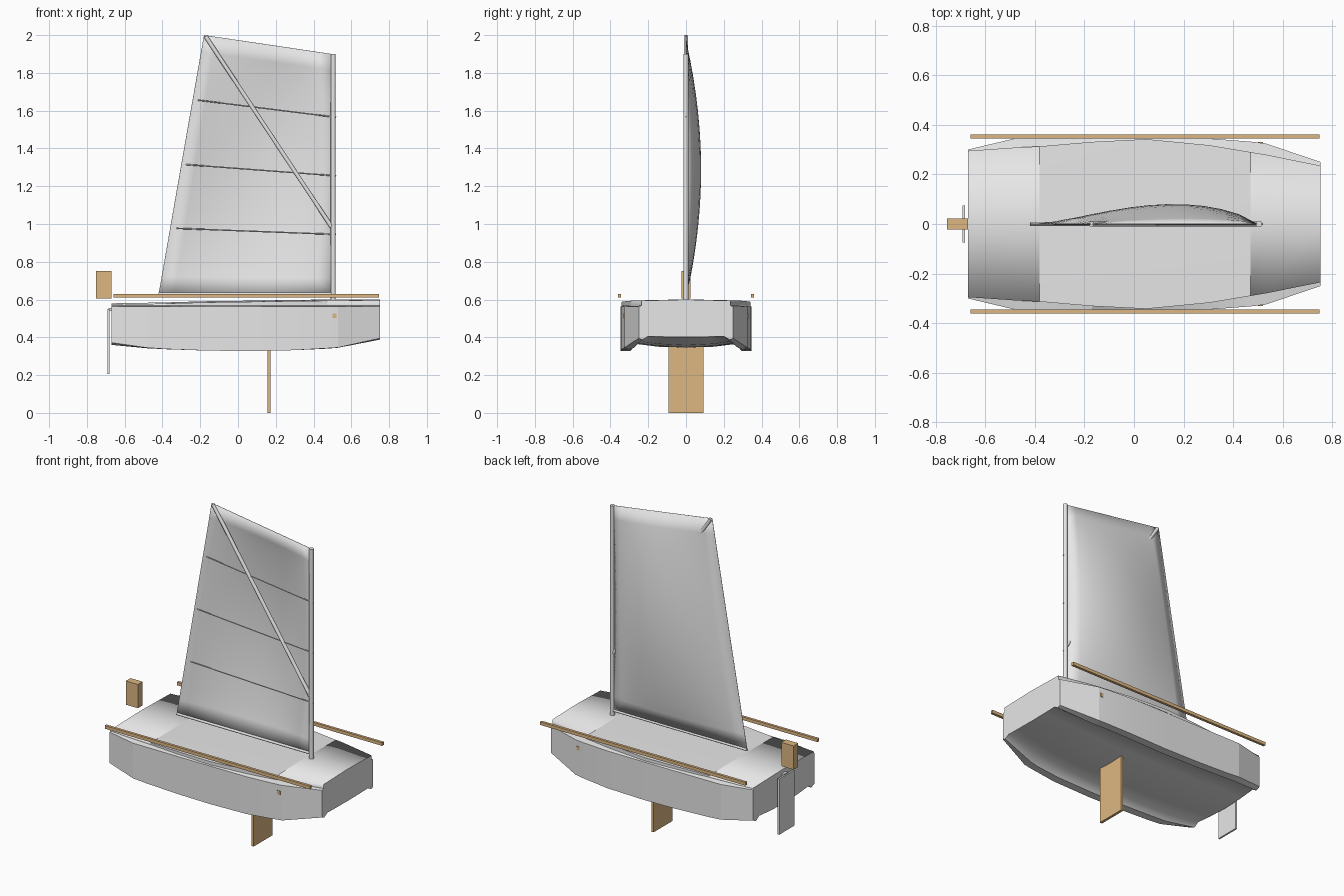
import bpy, bmesh, math
from mathutils import Vector

if "Cube" in bpy.data.objects:
    bpy.data.objects.remove(bpy.data.objects["Cube"])


def material(name, rgb):
    m = bpy.data.materials.new(name)
    m.diffuse_color = (*rgb, 1)
    m.use_nodes = True
    m.node_tree.nodes["Principled BSDF"].inputs["Base Color"].default_value = m.diffuse_color
    return m


WHITE = material("off_white", (0.8, 0.8, 0.8))
WOOD = material("light_wood", (0.73, 0.475, 0.225))


def finish(name, bm, mat, smooth=None):
    me = bpy.data.meshes.new(name)
    bm.to_mesh(me)
    bm.free()
    me.materials.append(mat)
    ob = bpy.data.objects.new(name, me)
    bpy.context.collection.objects.link(ob)
    if smooth:
        bpy.ops.object.select_all(action='DESELECT')
        ob.select_set(True)
        bpy.context.view_layer.objects.active = ob
        bpy.ops.object.shade_smooth_by_angle(angle=math.radians(smooth))
    return ob


def box(name, lo, hi, mat):
    bm = bmesh.new()
    bmesh.ops.create_cube(bm, size=1)
    for v in bm.verts:
        v.co = [(a + b) / 2 + c * (b - a) for a, b, c in zip(lo, hi, v.co)]
    return finish(name, bm, mat)


def tube(name, p, q, r, mat, sides=10):
    """Straight round bar from p to q."""
    p, q = Vector(p), Vector(q)
    d = (q - p).normalized()
    a = d.cross(Vector((0, 1, 0))).normalized()
    b = d.cross(a)
    bm = bmesh.new()
    r0, r1 = [[bm.verts.new(c + r * (a * math.cos(t) + b * math.sin(t)))
               for t in (2 * math.pi * k / sides for k in range(sides))] for c in (p, q)]
    for k in range(sides):
        n = (k + 1) % sides
        bm.faces.new((r0[k], r0[n], r1[n], r1[k]))
    bm.faces.new(r0)
    bm.faces.new(r1)
    bmesh.ops.recalc_face_normals(bm, faces=bm.faces)
    return finish(name, bm, mat, 50)


# Hull stations: x, half width, deck half width, deck z, outer bottom z,
# skirt inner half width, skirt inner z, tunnel edge z, tunnel centre z
STATIONS = [
    (-0.67, 0.30, 0.295, 0.577, 0.372, 0.27, 0.36, 0.38, 0.365),
    (-0.48, 0.345, 0.308, 0.58, 0.345, 0.295, 0.342, 0.375, 0.355),
    (-0.38, 0.345, 0.313, 0.582, 0.338, 0.295, 0.337, 0.37, 0.35),
    (-0.17, 0.346, 0.331, 0.588, 0.33, 0.295, 0.33, 0.365, 0.345),
    (0.05, 0.346, 0.342, 0.591, 0.327, 0.295, 0.327, 0.365, 0.343),
    (0.30, 0.345, 0.318, 0.595, 0.332, 0.295, 0.332, 0.37, 0.347),
    (0.47, 0.332, 0.29, 0.597, 0.342, 0.285, 0.34, 0.38, 0.358),
    (0.53, 0.325, 0.28, 0.598, 0.346, 0.275, 0.345, 0.385, 0.365),
    (0.752, 0.25, 0.235, 0.597, 0.395, 0.23, 0.388, 0.405, 0.402),
]
DECK_EDGE, TUNNEL = (1, 15), (6, 7, 9, 10)
bm = bmesh.new()
rings = []
for x, w, wd, zd, zb, wi, zi, ze, zc in STATIONS:
    half = [(wd, zd - 0.003), (wd, 0.568), (w, 0.563), (w, zb), (wi, zi),
            (wi - 0.03, ze), (wi * 0.5, (ze + 2 * zc) / 3)]
    sec = [(0, zd + 0.003)] + half + [(0, zc)]
    sec += [(-y, z) for y, z in reversed(half)]
    rings.append([bm.verts.new((x, y, z)) for y, z in sec])
for a, b in zip(rings, rings[1:]):
    for k in range(len(a)):
        n = (k + 1) % len(a)
        bm.faces.new((a[k], a[n], b[n], b[k]))
bm.faces.new(rings[0])
bm.faces.new(rings[-1])
bmesh.ops.recalc_face_normals(bm, faces=bm.faces)
# Sharp edges everywhere except the rounded end decks and the tunnel bottom
for f in bm.faces:
    f.smooth = True
for e in bm.edges:
    e.smooth = e.calc_face_angle(0) < math.radians(12)
for i, (a, b) in enumerate(zip(rings, rings[1:])):
    ends = i < 2 or i > 5
    for k in TUNNEL + (DECK_EDGE if ends else ()):
        bm.edges.get((a[k], b[k])).smooth = True
for r in (rings[2], rings[6]):
    for k in (0, 1, 14, 15):
        bm.edges.get((r[k], r[(k + 1) % 16])).smooth = False
finish("hull", bm, WHITE)

# Side rails and small side pegs
for side, s in (("left", 1), ("right", -1)):
    y = 0.353 * s
    box("rail_" + side, (-0.66, y - 0.008, 0.61), (0.747, y + 0.008, 0.63), WOOD)
    y = 0.3245 * s
    box("side_peg_" + side, (0.5, y - 0.006, 0.503), (0.521, y + 0.006, 0.527), WOOD)

# Boards and tiller
box("centre_board", (0.157, -0.093, 0.0), (0.173, 0.093, 0.36), WOOD)
box("rudder", (-0.692, -0.075, 0.205), (-0.681, 0.075, 0.55), WHITE)
box("rudder_bracket", (-0.685, -0.02, 0.54), (-0.665, 0.02, 0.556), WHITE)
box("tiller_block", (-0.753, -0.023, 0.605), (-0.67, 0.023, 0.752), WOOD)


# Sail: bilinear sheet with a sideways belly
def sail_point(u, v):
    luff = Vector((0.495, 0, 0.63 + 1.27 * v))
    leech = Vector((-0.42 + 0.24 * v, 0, 0.63 + 1.37 * v))
    p = luff.lerp(leech, u)
    if 0 < v < 1 and 0 < u < 1:
        p.y = 0.079 * math.sin(math.pi * u ** 0.8) ** 0.9 * math.sin(math.pi * v) ** 0.8
    return p


NU, NV = 11, 15
bm = bmesh.new()
grid = [[bm.verts.new(sail_point(i / NU, j / NV)) for i in range(NU + 1)]
        for j in range(NV + 1)]
for j in range(NV):
    for i in range(NU):
        f = bm.faces.new((grid[j][i], grid[j][i + 1], grid[j + 1][i + 1], grid[j + 1][i]))
        f.smooth = True
sail = finish("sail", bm, WHITE)
cloth = sail.modifiers.new("cloth_thickness", 'SOLIDIFY')
cloth.thickness = 0.003
cloth.offset = 0

# Straight battens across the front of the sail
for n, (x, z0, z1) in enumerate(((-0.325, 0.977, 0.945), (-0.28, 1.315, 1.255),
                                 (-0.22, 1.657, 1.565))):
    tube("batten_%d" % (n + 1), (x, 0, z0), (0.52, 0, z1), 0.0035, WHITE, 6)

# Spars
tube("mast", (0.504, 0, 0.59), (0.504, 0, 1.9), 0.013, WHITE, 16)
tube("boom", (-0.42, 0, 0.63), (0.495, 0, 0.63), 0.008, WHITE)
tube("sprit", (0.495, 0, 0.985), (-0.172, 0, 1.994), 0.011, WHITE)
